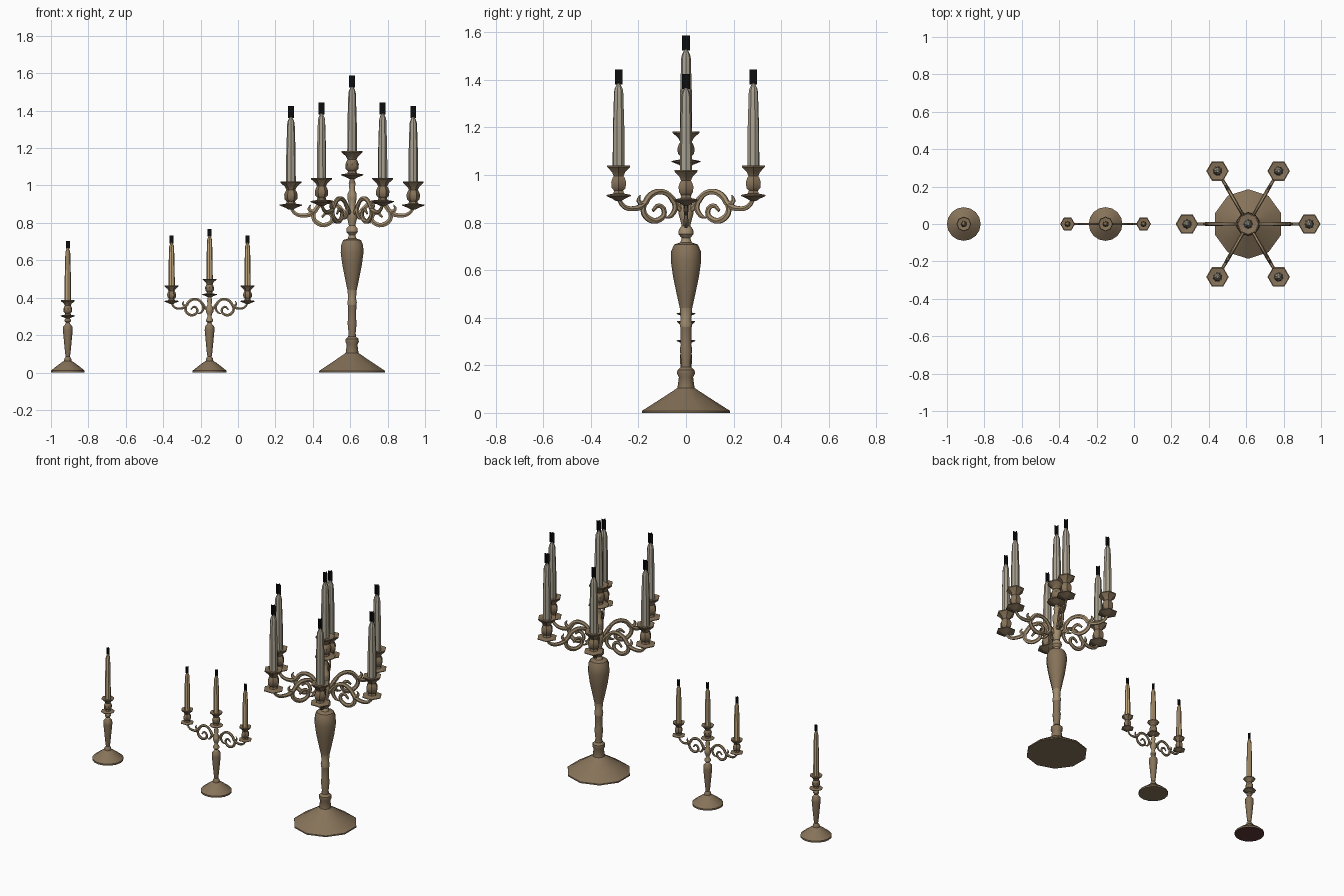
import bpy, bmesh
from math import sin, cos, pi, radians

if "Cube" in bpy.data.objects:
    bpy.data.objects.remove(bpy.data.objects["Cube"])


def material(name, r, g, b):
    m = bpy.data.materials.new(name)
    m.use_nodes = True
    m.diffuse_color = (r, g, b, 1)
    bsdf = m.node_tree.nodes["Principled BSDF"]
    bsdf.inputs["Base Color"].default_value = (r, g, b, 1)
    bsdf.inputs["Roughness"].default_value = 0.7
    return m


BRASS = material("aged brass", 0.24, 0.17, 0.10)
LIGHT = material("polished brass", 0.36, 0.265, 0.155)
FELT = material("dark red felt", 0.12, 0.04, 0.04)
IVORY = material("ivory wax", 0.56, 0.40, 0.21)
GREY = material("grey wax", 0.40, 0.36, 0.28)
BLACK = material("black flame", 0.004, 0.004, 0.004)
made = []


def add(name, mesh, loc, angle=0):
    ob = bpy.data.objects.new(name, mesh)
    ob.location, ob.rotation_euler.z = loc, angle
    bpy.context.scene.collection.objects.link(ob)
    made.append(ob)
    return ob


def lathe(name, profile, sides, mats, loc, angle=0, light=(), bottom=0):
    """Turn (radius, height) points round z; height ranges in light use slot 1."""
    bm = bmesh.new()
    rings = [[bm.verts.new((r * cos(2 * pi * i / sides), r * sin(2 * pi * i / sides), z))
              for i in range(sides)] for r, z in profile]
    for a, b, (_, z0), (_, z1) in zip(rings, rings[1:], profile, profile[1:]):
        mid = (z0 + z1) / 2
        slot = int(any(lo < mid < hi for lo, hi in light))
        for i in range(sides):
            j = (i + 1) % sides
            bm.faces.new((a[i], a[j], b[j], b[i])).material_index = slot
    bm.faces.new(rings[0][::-1]).material_index = bottom
    bm.faces.new(rings[-1])
    mesh = bpy.data.meshes.new(name)
    bm.to_mesh(mesh)
    bm.free()
    for m in mats:
        mesh.materials.append(m)
    return add(name, mesh, loc, angle)


# Drip dish, socket and flared rim, measured from the dish
CUP = [(.012, -.022), (.03, -.012), (.06, .0), (.06, .004), (.026, .01), (.022, .022),
       (.034, .034), (.036, .058), (.03, .074), (.024, .084), (.032, .1),
       (.056, .122), (.056, .128), (.024, .122)]


def flame(name, w, h, loc, angle):
    bm = bmesh.new()
    for dx, dy in ((w, 0), (0, w)):
        bm.faces.new([bm.verts.new(p) for p in
                      ((-dx, -dy, 0), (dx, dy, 0), (dx, dy, h), (-dx, -dy, h))])
    mesh = bpy.data.meshes.new(name)
    bm.to_mesh(mesh)
    bm.free()
    mesh.materials.append(BLACK)
    add(name, mesh, loc, angle)


def candle_holder(name, x, y, z, s, length, wax, sides=6, angle=0):
    lathe(name + "_cup", [(r * s, h * s) for r, h in CUP], sides, [BRASS], (x, y, z), angle)
    foot = z + .12 * s
    lathe(name + "_candle", [(.026 * s, 0), (.025 * s, length * .45), (.02 * s, length * .9),
                             (.017 * s, length * .94), (.007 * s, length)],
          8, [wax], (x, y, foot), angle)
    flame(name + "_flame", .016 * s, .064 * s, (x, y, foot + length - .004), 0)


# Scrolled arm: main sweep, lower scroll and leaf spurs as (radius, height, thickness)
SWEEP = [(.0, -.06, 1), (.03, -.045, 1), (.068, .0, .9), (.116, .026, 1), (.172, .012, 1.1),
         (.21, -.032, 1.1), (.268, -.046, .9), (.305, -.034, .8), (.327, -.005, .7)]
SCROLL = [(.18, .005, .8), (.208, -.05, 1), (.178, -.09, 1.1), (.13, -.092, 1),
          (.105, -.06, .9), (.132, -.032, .8), (.162, -.055, .5)]
LEAF = [(.2, -.03, 1), (.23, -.012, .8), (.222, .012, .2)]
ROOT_LEAF = [(.075, .005, 1), (.052, -.035, 1), (.072, -.075, .8), (.1, -.085, .2)]


def arm_mesh(name, sr, sz, thick):
    curve = bpy.data.curves.new(name, "CURVE")
    curve.dimensions = "3D"
    curve.bevel_depth, curve.bevel_resolution = thick, 1
    curve.use_fill_caps = True
    for path in (SWEEP, SCROLL, LEAF, ROOT_LEAF):
        sp = curve.splines.new("BEZIER")
        sp.resolution_u = 3
        sp.bezier_points.add(len(path) - 1)
        for p, (r, z, t) in zip(sp.bezier_points, path):
            p.co, p.radius = (r * sr, 0, z * sz), t
            p.handle_left_type = p.handle_right_type = "AUTO"
    helper = bpy.data.objects.new(name, curve)
    bpy.context.scene.collection.objects.link(helper)
    bpy.context.view_layer.update()
    graph = bpy.context.evaluated_depsgraph_get()
    mesh = bpy.data.meshes.new_from_object(helper.evaluated_get(graph))
    bpy.data.objects.remove(helper)
    for v in mesh.vertices:
        v.co.y *= .7
    mesh.materials.clear()
    mesh.materials.append(LIGHT)
    return mesh


# Shared foot and baluster of the two small pieces
SMALL = [(.09, 0), (.09, .01), (.06, .034), (.032, .055), (.02, .062), (.018, .075),
         (.011, .085), (.014, .1), (.019, .15), (.026, .225), (.025, .245), (.014, .258),
         (.01, .266)]

# Single candlestick
X1 = -.91
lathe("single_stem", SMALL + [(.018, .274), (.018, .282), (.01, .29)], 16,
      [BRASS, LIGHT, FELT], (X1, 0, 0), light=[(.258, .3)], bottom=2)
candle_holder("single", X1, 0, .302, .66, .285, IVORY, 8)

# Three-light candelabra
X2 = -.152
lathe("triple_stem", SMALL + [(.018, .274), (.018, .284), (.011, .295), (.012, .31),
                              (.02, .325), (.02, .345), (.011, .36), (.013, .385), (.009, .405)],
      16, [BRASS, LIGHT], (X2, 0, 0), light=[(.258, .4)])
candle_holder("triple_centre", X2, 0, .416, .66, .235, IVORY, 8)
small_arm = arm_mesh("triple_arm", .62, .7, .008)
for side, word in ((1, "left"), (-1, "right")):
    add("triple_arm_" + word, small_arm, (X2, 0, .374), 0 if side == 1 else pi)
    candle_holder("triple_" + word, X2 + side * .203, 0, .38, .66, .235, IVORY)

# Tall seven-light candelabra
X3 = .61
lathe("tall_stem", [(.186, 0), (.186, .008), (.12, .05), (.058, .09), (.036, .105), (.03, .15),
                    (.038, .165), (.036, .18), (.022, .192), (.02, .21), (.026, .27),
                    (.022, .285), (.024, .36), (.027, .375), (.022, .395), (.026, .44),
                    (.036, .485), (.054, .57), (.064, .64), (.062, .68), (.05, .708),
                    (.024, .716), (.018, .735), (.032, .752), (.03, .772), (.018, .785),
                    (.024, .81), (.032, .84), (.028, .87), (.018, .895), (.026, .93),
                    (.026, .955), (.015, .975), (.019, 1.01), (.011, 1.04)],
      10, [BRASS, LIGHT], (X3, 0, 0), radians(18), light=[(.36, .44), (.716, 1.02)])
candle_holder("tall_centre", X3, 0, 1.055, 1, .352, GREY, 8)
big_arm = arm_mesh("tall_arm", 1, 1, .013)
for k in range(6):
    a = k * pi / 3
    z = .893 if k % 3 == 0 else .912
    add("tall_arm_%d" % (k + 1), big_arm, (X3, 0, z - .008), a)
    candle_holder("tall_%d" % (k + 1), X3 + .327 * cos(a), .327 * sin(a), z, 1, .352, GREY, 6, a)

# Smooth turned surfaces, keep crisp rims
for ob in made:
    ob.select_set(True)
bpy.context.view_layer.objects.active = made[0]
bpy.ops.object.shade_smooth_by_angle(angle=radians(40))
